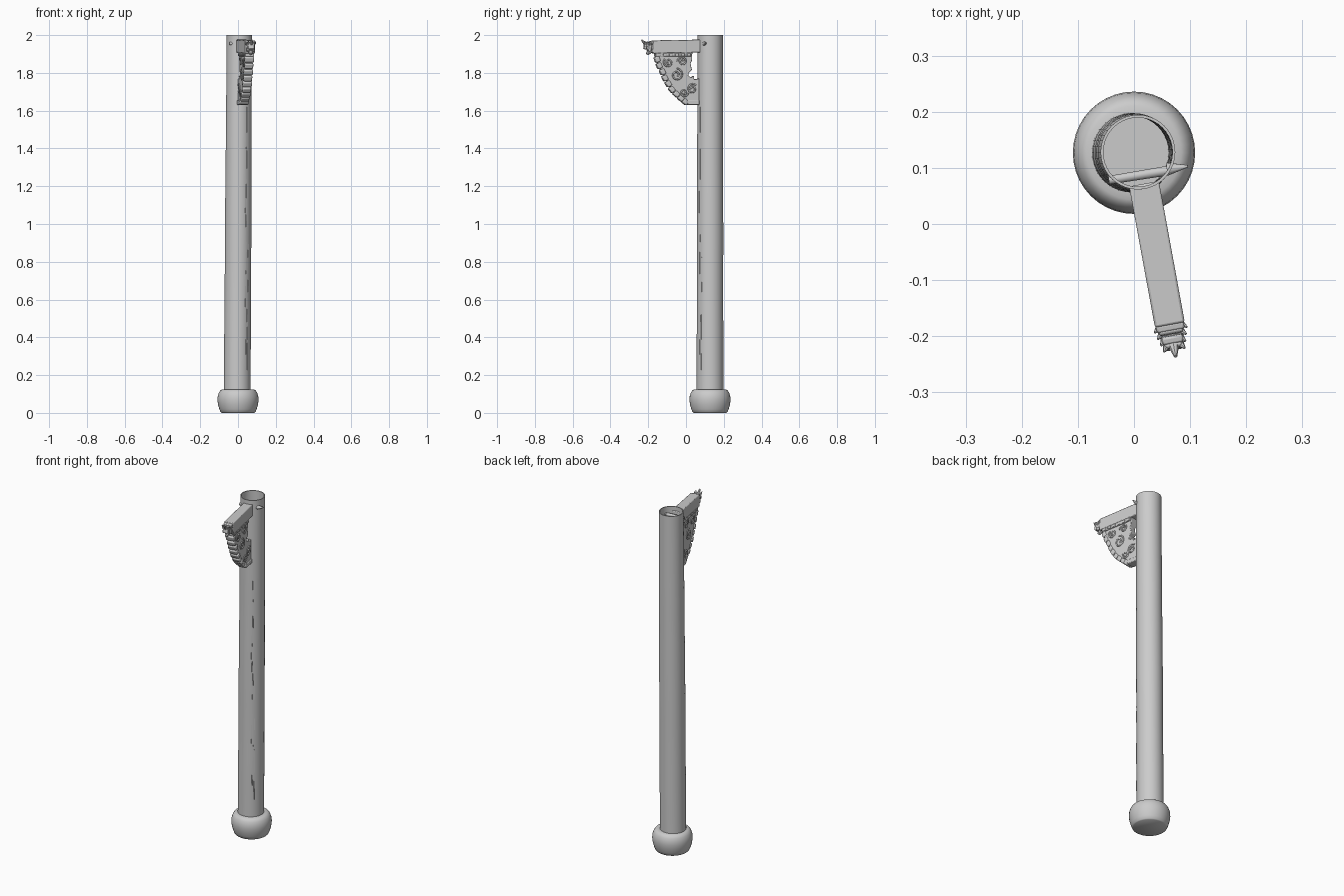
import bpy, bmesh, math, random
from mathutils import Matrix, Vector

if "Cube" in bpy.data.objects:
    bpy.data.objects.remove(bpy.data.objects["Cube"])

random.seed(4)
# local bracket frame: X runs out along the arm, Y is thickness, Z is up
ARM = Matrix.Translation((0.02, 0.06, 0)) @ Matrix.Rotation(math.atan2(-0.983, 0.18), 4, 'Z')


def finish(name, bm, matrix=None, angle=None, bevel=0):
    bmesh.ops.recalc_face_normals(bm, faces=bm.faces[:])
    me = bpy.data.meshes.new(name)
    bm.to_mesh(me)
    bm.free()
    ob = bpy.data.objects.new(name, me)
    bpy.context.collection.objects.link(ob)
    if matrix:
        ob.matrix_world = matrix
    if bevel:
        m = ob.modifiers.new("bevel", 'BEVEL')
        m.width, m.segments = bevel, 2
    if angle:
        bpy.ops.object.select_all(action='DESELECT')
        bpy.context.view_layer.objects.active = ob
        ob.select_set(True)
        bpy.ops.object.shade_smooth_by_angle(angle=math.radians(angle))
    return ob


def loft(name, rings, n, angle):
    """Rings are (centre x, centre y, z, radius); both ends are capped."""
    bm = bmesh.new()
    loops = [[bm.verts.new((x + r * math.cos(2 * math.pi * i / n),
                            y + r * math.sin(2 * math.pi * i / n), z)) for i in range(n)]
             for x, y, z, r in rings]
    for a, b in zip(loops, loops[1:]):
        for i in range(n):
            j = (i + 1) % n
            bm.faces.new((a[i], a[j], b[j], b[i]))
    bm.faces.new(loops[0])
    bm.faces.new(loops[-1])
    return finish(name, bm, angle=angle)


def slab(name, outline, thick, bevel=0.003):
    bm = bmesh.new()
    f = bm.faces.new([bm.verts.new((s, -thick / 2, z)) for s, z in outline])
    ext = bmesh.ops.extrude_face_region(bm, geom=[f])
    bmesh.ops.translate(bm, vec=(0, thick, 0),
                        verts=[v for v in ext['geom'] if isinstance(v, bmesh.types.BMVert)])
    return finish(name, bm, ARM, 30, bevel)


def box(name, s, z, size, tilt=0, y=0, bevel=0.004):
    bm = bmesh.new()
    bmesh.ops.create_cube(bm, size=1)
    bmesh.ops.scale(bm, vec=size, verts=bm.verts)
    m = ARM @ Matrix.Translation((s, y, z)) @ Matrix.Rotation(tilt, 4, 'Y')
    return finish(name, bm, m, 30, bevel)


def cone(name, a, b, r1, r2, matrix=None, n=10):
    a, b = Vector(a), Vector(b)
    bm = bmesh.new()
    m = Matrix.Translation((a + b) / 2) @ (b - a).to_track_quat('Z', 'Y').to_matrix().to_4x4()
    bmesh.ops.create_cone(bm, cap_ends=True, segments=n, radius1=r1, radius2=r2,
                          depth=(b - a).length, matrix=m)
    return finish(name, bm, matrix, 40)


def tube(name, pts, r):
    cu = bpy.data.curves.new(name, 'CURVE')
    cu.dimensions, cu.bevel_depth, cu.bevel_resolution = '3D', r, 2
    cu.use_fill_caps = True
    sp = cu.splines.new('POLY')
    sp.points.add(len(pts) - 1)
    for p, c in zip(sp.points, pts):
        p.co = (*c, 1)
    ob = bpy.data.objects.new(name, cu)
    ob.matrix_world = ARM
    bpy.context.collection.objects.link(ob)


# rounded foot
loft("foot", [(0, 0.127, z, r) for z, r in [
    (0, 0.087), (0.004, 0.092), (0.02, 0.099), (0.045, 0.106), (0.07, 0.109),
    (0.09, 0.107), (0.108, 0.101), (0.119, 0.093), (0.124, 0.084), (0.125, 0.066)]], 40, 40)


# hollow, slightly leaning shaft
def axis(z):
    t = z / 2
    return -0.005 + 0.012 * t, 0.127 + 0.001 * t, 0.0715 - 0.0045 * t


outer = [(*axis(z)[:2], z, axis(z)[2] + random.uniform(-0.0007, 0.0007))
         for z in [0.1 + 1.9 * i / 14 for i in range(15)]]
inner = [(x, y, max(z, 0.13), r - 0.005) for x, y, z, r in reversed(outer)]
loft("shaft", outer + inner, 40, 40)

# raised grain slivers on the front right of the shaft
for i in range(16):
    z0 = 0.2 + i * 0.085 + random.uniform(0, 0.03)
    z1 = z0 + random.uniform(0.06, 0.16)
    ang = math.radians(-48 + random.uniform(-9, 9))
    p = []
    for z in (z0, z1):
        x, y, r = axis(z)
        p.append((x + r * math.cos(ang), y + r * math.sin(ang), z))
    cone(f"grain_{i}", p[0], p[1], 0.0025, 0.001, n=5)

# nail through the top of the shaft
cone("nail", (-0.045, 0.078, 1.955), (0.06, 0.095, 1.955), 0.008, 0.009)
cone("nail_point", (0.06, 0.098, 1.955), (0.096, 0.103, 1.96), 0.012, 0.002)

# horizontal arm and the moulding under it
slab("arm", [(-0.012, 1.908), (0.242, 1.903), (0.244, 1.972), (-0.012, 1.976)], 0.054, 0.004)
slab("under_arm_moulding", [(0.035, 1.888), (0.228, 1.886), (0.23, 1.91), (0.035, 1.91)], 0.049)

# carved tip: stacked leaf lobes with an upturned point
for i in range(4):
    s = 0.244 + i * 0.012
    w = 0.050 - i * 0.006
    box(f"tip_lobe_{i}", s, 1.938 + i * 0.002, (0.014, w, 0.062 - i * 0.008), 0.15 * (-1) ** i)
    for side in (-1, 1):
        cone(f"tip_leaf_{i}_{side}", (s - 0.004, side * w * 0.3, 1.945),
             (s + 0.009, side * w * 0.58, 1.957 + 0.004 * i), 0.009, 0.002, ARM, 6)
cone("tip_point", (0.265, 0, 1.94), (0.301, 0, 1.975), 0.016, 0.003, ARM, 8)
cone("tip_drop", (0.25, 0, 1.925), (0.27, 0, 1.898), 0.018, 0.008, ARM, 8)

# pierced bracket panel
slab("bracket_panel", [
    (0.03, 1.91), (0.032, 1.865), (0.04, 1.85), (0.032, 1.815), (0.05, 1.80), (0.052, 1.785),
    (0.035, 1.775), (0.022, 1.785), (0.02, 1.765), (-0.006, 1.77), (-0.006, 1.632), (0.075, 1.634),
    (0.09, 1.66), (0.13, 1.70), (0.165, 1.76), (0.19, 1.80), (0.215, 1.85), (0.222, 1.91)], 0.04)

# stepped ribs down the curved front edge
edge = [(0.217, 1.872), (0.206, 1.838), (0.188, 1.805), (0.175, 1.773), (0.157, 1.742),
        (0.138, 1.712), (0.114, 1.688), (0.09, 1.666), (0.066, 1.647)]
for i, (s, z) in enumerate(edge):
    a, b = edge[max(i - 1, 0)], edge[min(i + 1, len(edge) - 1)]
    tilt = math.atan2(a[0] - b[0], a[1] - b[1])
    box(f"edge_rib_{i}", s, z, (0.026, 0.05 - 0.004 * (i % 2), 0.031), tilt, 0, 0.006)
box("lower_block", 0.025, 1.643, (0.066, 0.05, 0.024))

# relief carving on both faces
for side in (-1, 1):
    y = side * 0.02
    for k, (cs, cz, r0, turn) in enumerate([(0.085, 1.86, 0.026, 1), (0.16, 1.855, 0.026, -1),
                                            (0.115, 1.79, 0.034, 1), (0.03, 1.715, 0.028, -1),
                                            (0.075, 1.695, 0.022, 1)]):
        pts = []
        for i in range(22):
            t = i / 21
            a, r = turn * t * 9 + 0.8 * k, r0 * (1 - 0.8 * t)
            pts.append((cs + r * math.cos(a), y, cz + r * math.sin(a)))
        tube(f"scroll_{k}_{side}", pts, 0.0045)
    for k in range(6):
        box(f"dentil_{k}_{side}", 0.05 + k * 0.032, 1.897, (0.02, 0.008, 0.016), 0, side * 0.023, 0.002)
